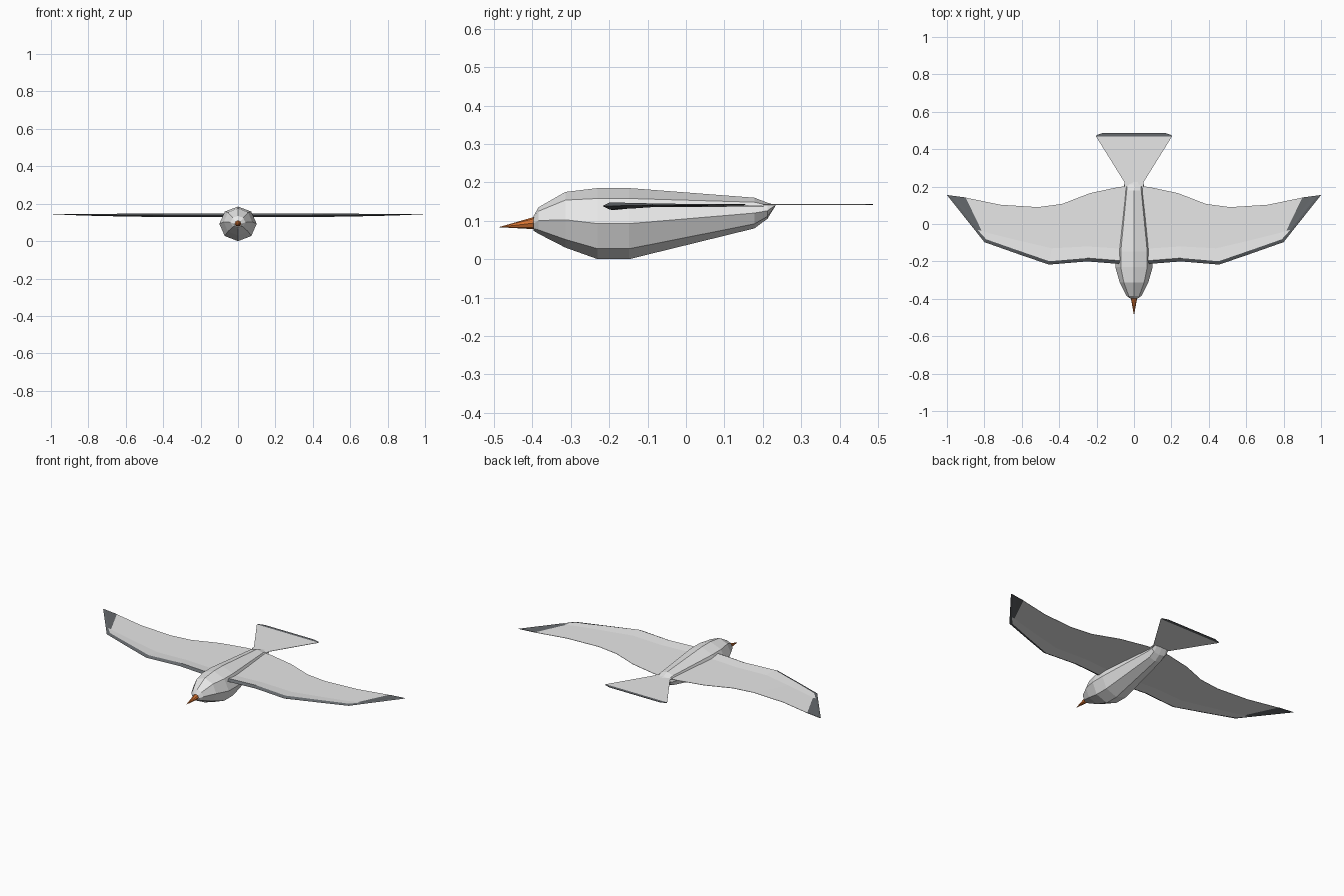
import bpy, bmesh, math

if "Cube" in bpy.data.objects:
    bpy.data.objects.remove(bpy.data.objects["Cube"])


def material(name, rgb):
    m = bpy.data.materials.new(name)
    m.diffuse_color = (*rgb, 1)
    m.use_nodes = True
    m.node_tree.nodes["Principled BSDF"].inputs["Base Color"].default_value = m.diffuse_color
    return m


WHITE = material("white_feathers", (0.8, 0.8, 0.8))
DARK = material("dark_feathers", (0.13, 0.14, 0.15))
ORANGE = material("orange_beak", (0.68, 0.17, 0.03))


def loft(name, rings, mats, rule=None, cap_start=True):
    """Skin closed rings of equal size; rule(ring, side) gives the material slot."""
    bm = bmesh.new()
    vs = [[bm.verts.new(p) for p in ring] for ring in rings]
    n = len(rings[0])
    for i in range(len(rings) - 1):
        for j in range(n):
            k = (j + 1) % n
            f = bm.faces.new((vs[i][j], vs[i][k], vs[i + 1][k], vs[i + 1][j]))
            f.material_index = rule(i, j) if rule else 0
    if cap_start:
        bm.faces.new(vs[0])
    end = bm.faces.new(vs[-1])
    end.material_index = rule(len(rings) - 2, 0) if rule else 0
    bmesh.ops.recalc_face_normals(bm, faces=bm.faces)
    me = bpy.data.meshes.new(name)
    bm.to_mesh(me)
    bm.free()
    for m in mats:
        me.materials.append(m)
    ob = bpy.data.objects.new(name, me)
    bpy.context.collection.objects.link(ob)
    return ob


def octagon(y, top, bottom, half):
    c, h = (top + bottom) / 2, (top - bottom) / 2
    return [(half * math.sin(a), y, c + h * math.cos(a))
            for a in (i * math.pi / 4 for i in range(8))]


# Body: eight-sided, ending in a flat wedge at the rear
body_rings = [(-0.397, 0.112, 0.074, 0.022), (-0.384, 0.135, 0.066, 0.04),
              (-0.314, 0.175, 0.03, 0.076), (-0.23, 0.185, 0.0, 0.1),
              (-0.148, 0.185, 0.0, 0.1), (0.178, 0.16, 0.08, 0.055),
              (0.212, 0.147, 0.105, 0.052), (0.233, 0.141, 0.139, 0.045)]
loft("body", [octagon(*r) for r in body_rings], [WHITE])

# Beak
loft("beak", [octagon(-0.395, 0.11, 0.078, 0.017),
              octagon(-0.485, 0.084, 0.083, 0.0008)], [ORANGE])

# Wings: leading edge, fold line behind it, trailing edge, thickness factor
stations = [((0.00, -0.215), (0.00, -0.13), (0.00, 0.205), 1.0),
            ((0.10, -0.212), (0.10, -0.13), (0.08, 0.198), 1.0),
            ((0.25, -0.200), (0.25, -0.12), (0.235, 0.165), 1.0),
            ((0.455, -0.217), (0.44, -0.13), (0.385, 0.107), 0.9),
            ((0.63, -0.157), (0.61, -0.09), (0.515, 0.090), 0.7),
            ((0.80, -0.097), (0.77, -0.05), (0.715, 0.103), 0.4),
            ((0.853, -0.030), (0.815, -0.035), (0.900, 0.141), 0.25),
            ((1.00, 0.155), (0.955, 0.149), (0.91, 0.143), 0.05)]


def wing_ring(lead, fold, trail, t):
    # narrow dark strip just behind the leading edge
    dx, dy = fold[0] - lead[0], fold[1] - lead[1]
    s = 0.018 / math.hypot(dx, dy)
    strip = (lead[0] + dx * s, lead[1] + dy * s)
    z = 0.138 + 0.004 * (1 - t)
    return [(*lead, z), (*strip, z + 0.009 * t + 0.001), (*fold, z + 0.002 * t + 0.001),
            (*trail, z + 0.001), (*trail, z - 0.001),
            (*fold, z - 0.002 * t - 0.001), (*strip, z - 0.009 * t - 0.001)]


wings = loft("wings", [wing_ring(*s) for s in stations], [WHITE, DARK],
             lambda i, j: 1 if i == len(stations) - 2 or j in (0, 6) else 0,
             cap_start=False)
wings.modifiers.new("mirror", "MIRROR").merge_threshold = 0.0005


# Tail fan with a dark rear band
def tail_ring(half, y):
    return [(-half, y, 0.143), (half, y, 0.143), (half, y, 0.141), (-half, y, 0.141)]


loft("tail", [tail_ring(0.05, 0.2), tail_ring(0.05, 0.222), tail_ring(0.203, 0.468),
              tail_ring(0.2, 0.476), tail_ring(0.165, 0.487)],
     [WHITE, DARK], lambda i, j: 1 if i >= 2 else 0)
